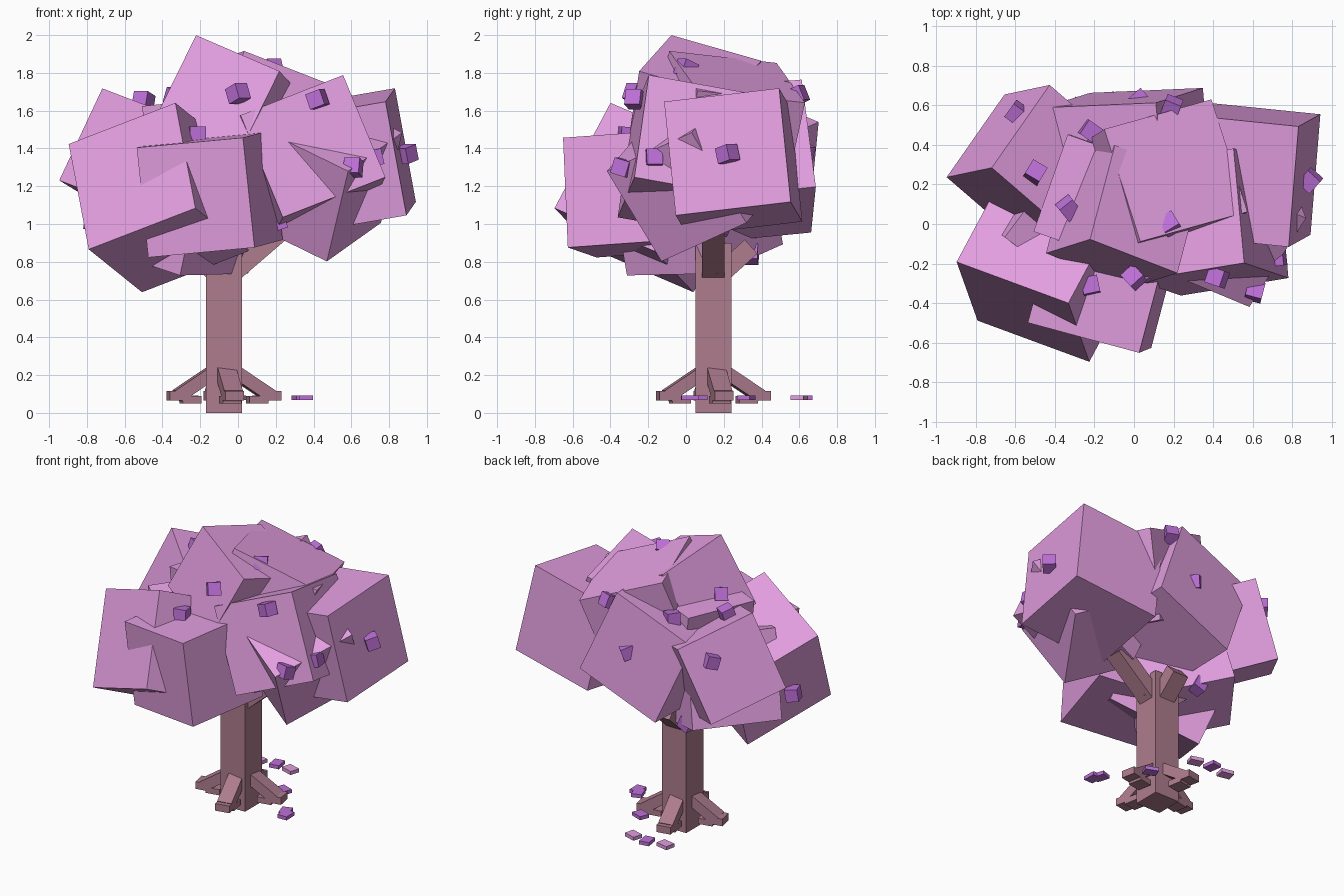
import bpy
import math
import random
from mathutils import Matrix, Vector

random.seed(4)
default_cube = bpy.data.objects.get("Cube")
if default_cube:
    bpy.data.objects.remove(default_cube, do_unlink=True)


def make_material(name, color):
    material = bpy.data.materials.new(name)
    material.use_nodes = True
    material.diffuse_color = (*color, 1)
    shader = material.node_tree.nodes["Principled BSDF"]
    shader.inputs["Base Color"].default_value = (*color, 1)
    shader.inputs["Roughness"].default_value = 1
    return material


blossom = make_material("blossom pink", (.76, .34, .74))
petal = make_material("petal purple", (.51, .16, .68))
bark = make_material("bark brown", (.42, .2, .27))


def box(name, center, size, rotation, material):
    """Box with full dimensions size, turned by a rotation matrix."""
    bpy.ops.mesh.primitive_cube_add(size=1)
    part = bpy.context.object
    part.name = name
    part.data.materials.append(material)
    part.data.transform(Matrix.Diagonal((*size, 1)))
    part.matrix_world = Matrix.Translation(center) @ rotation.to_4x4()


def axes(x_direction, z_direction):
    """Rotation whose x axis is exact and whose z axis is nearly as given."""
    x = Vector(x_direction).normalized()
    z = Vector(z_direction)
    z = (z - x * z.dot(x)).normalized()
    return Matrix((x, z.cross(x), z)).transposed()


def foliage(name, center, size, x_direction, z_direction):
    rotation = axes(x_direction, z_direction)
    box(name + "_foliage", center, (size, size, size), rotation, blossom)


def beam(name, start, end, width, height):
    """Square limb running between two points."""
    start, end = Vector(start), Vector(end)
    along = end - start
    rotation = axes(along, (0, 0, 1))
    box(name, (start + end) / 2, (along.length, width, height), rotation, bark)


# Trunk
trunk_center = Vector((-.075, .145, 0))
box("trunk", trunk_center + Vector((0, 0, .45)), (.19, .19, .9), Matrix.Identity(3), bark)

# Roots with flat feet, one per side
for side in range(4):
    turn = Matrix.Rotation(math.radians(90 * side + 11), 3, "Z")

    def around(x, z):
        return trunk_center + turn @ Vector((x, 0, z))

    beam("root", around(.06, .215), around(.25, .09), .1, .07)
    beam("root_foot", around(.2, .09), around(.3, .09), .1, .05)
    beam("root_heel", around(.13, .07), around(.23, .07), .1, .04)

# Branches reaching into the crown
for side, reach in enumerate((.34, .2, .18)):
    turn = Matrix.Rotation(math.radians(90 * side), 3, "Z")
    tip = trunk_center + turn @ Vector((reach, 0, .72 + reach * .8))
    beam("branch", trunk_center + Vector((0, 0, .7)), tip, .12, .1)

# Crown of tilted cubes
foliage("left_side", (.56, .25, 1.33), .615, (.98, -.1, .17), (-.18, -.1, .98))
foliage("front_right", (-.42, -.18, 1.14), .64, (.57, -.21, .22), (-.11, .3, .56))
foliage("front_middle", (-.15, -.28, 1.16), .585, (.96, -.26, .09), (-.08, -.05, 1))
foliage("peak", (-.05, .04, 1.61), .51, (.44, -.17, -.19), (.22, .07, .45))
foliage("top", (.12, .21, 1.5), .6, (.9, .25, -.35), (.3, .2, .93))
foliage("front_left", (.37, .01, 1.36), .59, (.92, .15, .36), (-.38, .13, .92))
foliage("lower_left", (.43, .05, 1.26), .57, (.84, -.35, -.41), (.2, -.51, .84))
foliage("back", (-.03, .33, 1.33), .62, (.92, .04, .39), (-.38, -.12, .91))
foliage("back_right", (-.49, .3, 1.31), .54, (.73, -.63, -.28), (.42, .09, .9))
foliage("inner_upper", (-.15, .12, 1.4), .52, (.93, -.33, .1), (-.1, 0, 1))
foliage("inner_lower", (-.3, .05, 1.1), .6, (-.78, .58, .26), (.2, -.17, .97))


def random_turn(tilt):
    spin = Matrix.Rotation(random.uniform(0, math.pi), 3, "Z")
    lean = Matrix.Rotation(random.uniform(-tilt, tilt), 3, "X")
    return spin @ lean


# Small petal cubes scattered over the crown
petal_spots = (
    (0, -.27, 1.69), (.42, -.27, 1.66), (-.22, -.31, 1.47), (.61, -.34, 1.3),
    (.89, .22, 1.37), (.72, -.17, 1.35), (.18, 0, 1.82), (-.33, .08, 1.67),
    (-.5, .26, 1.65), (-.59, .56, 1.45), (-.22, .47, 1.62), (.02, .62, 1.38),
    (.19, .59, 1.68), (-.76, -.11, 1.01), (.21, -.1, 1.01), (-.25, .34, .84),
)
for spot in petal_spots:
    box("petal_cube", spot, (.085, .085, .085), random_turn(.5), petal)

# Fallen petals near the ground
fallen = (
    (-.26, .6, blossom), (-.13, .62, petal), (-.01, .6, blossom),
    (.13, .32, petal), (.36, .02, petal), (.33, .06, petal),
)
for x, y, material in fallen:
    box("fallen_petal", (x, y, .08), (.09, .07, .025), random_turn(0), material)
